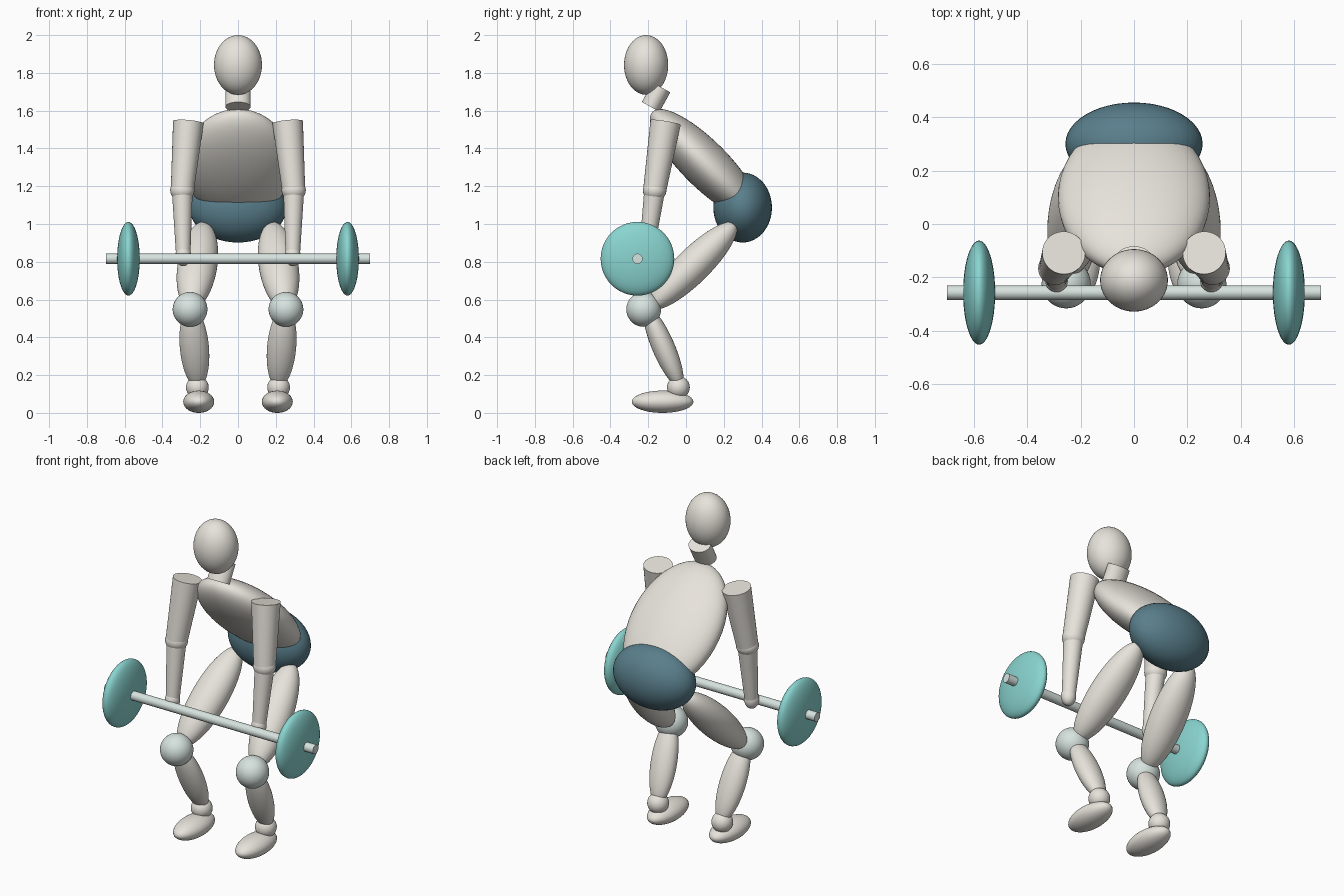
import bpy, bmesh
from mathutils import Matrix, Vector

if "Cube" in bpy.data.objects:
    bpy.data.objects.remove(bpy.data.objects["Cube"])


def material(name, rgb):
    m = bpy.data.materials.new(name)
    m.diffuse_color = (*rgb, 1)
    m.use_nodes = True
    m.node_tree.nodes["Principled BSDF"].inputs["Base Color"].default_value = m.diffuse_color
    return m


BODY = material("bone", (0.80, 0.77, 0.71))
JOINT = material("pale_steel", (0.68, 0.77, 0.74))
SHORTS = material("slate_blue", (0.10, 0.21, 0.26))
TEAL = material("teal", (0.25, 0.66, 0.63))


def frame(direction, center):
    """Matrix with local Z along direction and local X as near world X as possible."""
    z = Vector(direction).normalized()
    hint = Vector((1, 0, 0)) if abs(z.x) < 0.9 else Vector((0, 1, 0))
    x = (hint - z * hint.dot(z)).normalized()
    y = z.cross(x)
    rot = Matrix((x, y, z)).transposed().to_4x4()
    return Matrix.Translation(center) @ rot


def finish(name, bm, mat):
    mesh = bpy.data.meshes.new(name)
    bm.to_mesh(mesh)
    bm.free()
    mesh.materials.append(mat)
    obj = bpy.data.objects.new(name, mesh)
    bpy.context.collection.objects.link(obj)
    bpy.ops.object.select_all(action='DESELECT')
    obj.select_set(True)
    bpy.context.view_layer.objects.active = obj
    bpy.ops.object.shade_smooth_by_angle()
    return obj


def ellipsoid(name, center, radii, mat=BODY, direction=(0, 0, 1)):
    bm = bmesh.new()
    m = frame(direction, center) @ Matrix.Diagonal((*radii, 1))
    bmesh.ops.create_uvsphere(bm, u_segments=48, v_segments=24, radius=1, matrix=m)
    return finish(name, bm, mat)


def muscle(name, a, b, rx, ry):
    """Ellipsoid whose tips are at a and b."""
    a, b = Vector(a), Vector(b)
    return ellipsoid(name, (a + b) / 2, (rx, ry, (b - a).length / 2), BODY, b - a)


def tube(name, a, b, ra, rb, mat=BODY, squash=1):
    """Tapered cylinder from a to b."""
    a, b = Vector(a), Vector(b)
    bm = bmesh.new()
    m = frame(b - a, (a + b) / 2) @ Matrix.Diagonal((1, squash, 1, 1))
    bmesh.ops.create_cone(bm, cap_ends=True, segments=48, radius1=ra, radius2=rb,
                          depth=(b - a).length, matrix=m)
    return finish(name, bm, mat)


# Head, neck, torso, pelvis
ellipsoid("head", (0, -0.211, 1.842), (0.127, 0.117, 0.158))
tube("neck", (0, -0.187, 1.62), (0, -0.13, 1.723), 0.067, 0.067, squash=0.8)
ellipsoid("torso", (0, 0.10, 1.318), (0.285, 0.124, 0.392), BODY, (0, -1, 1))
ellipsoid("pelvis", (0, 0.30, 1.087), (0.257, 0.155, 0.185), SHORTS)

for side, s in (("left", 1), ("right", -1)):
    # Arm
    elbow = (s * 0.295, -0.166, 1.178)
    wrist = (s * 0.29, -0.212, 0.835)
    tube(side + "_upper_arm", (s * 0.263, -0.108, 1.538), elbow, 0.081, 0.061)
    ellipsoid(side + "_elbow", elbow, (0.064, 0.062, 0.058))
    tube(side + "_forearm", elbow, wrist, 0.055, 0.038)
    ellipsoid(side + "_hand", (s * 0.29, -0.214, 0.832), (0.042, 0.042, 0.055))
    # Leg
    muscle(side + "_thigh", (s * 0.18, 0.262, 1.002), (s * 0.25, -0.188, 0.556), 0.105, 0.092)
    ellipsoid(side + "_knee", (s * 0.254, -0.224, 0.548), (0.092, 0.092, 0.092), JOINT)
    muscle(side + "_shin", (s * 0.25, -0.21, 0.56), (s * 0.212, -0.028, 0.135), 0.077, 0.06)
    ellipsoid(side + "_ankle", (s * 0.215, -0.04, 0.135), (0.06, 0.06, 0.06))
    ellipsoid(side + "_foot", (s * 0.208, -0.124, 0.059), (0.082, 0.163, 0.059))
    # Barbell plate
    ellipsoid(side + "_plate", (s * 0.58, -0.257, 0.816), (0.06, 0.195, 0.195), TEAL)

# Barbell bar
tube("bar", (-0.7, -0.257, 0.816), (0.7, -0.257, 0.816), 0.027, 0.027, JOINT)
